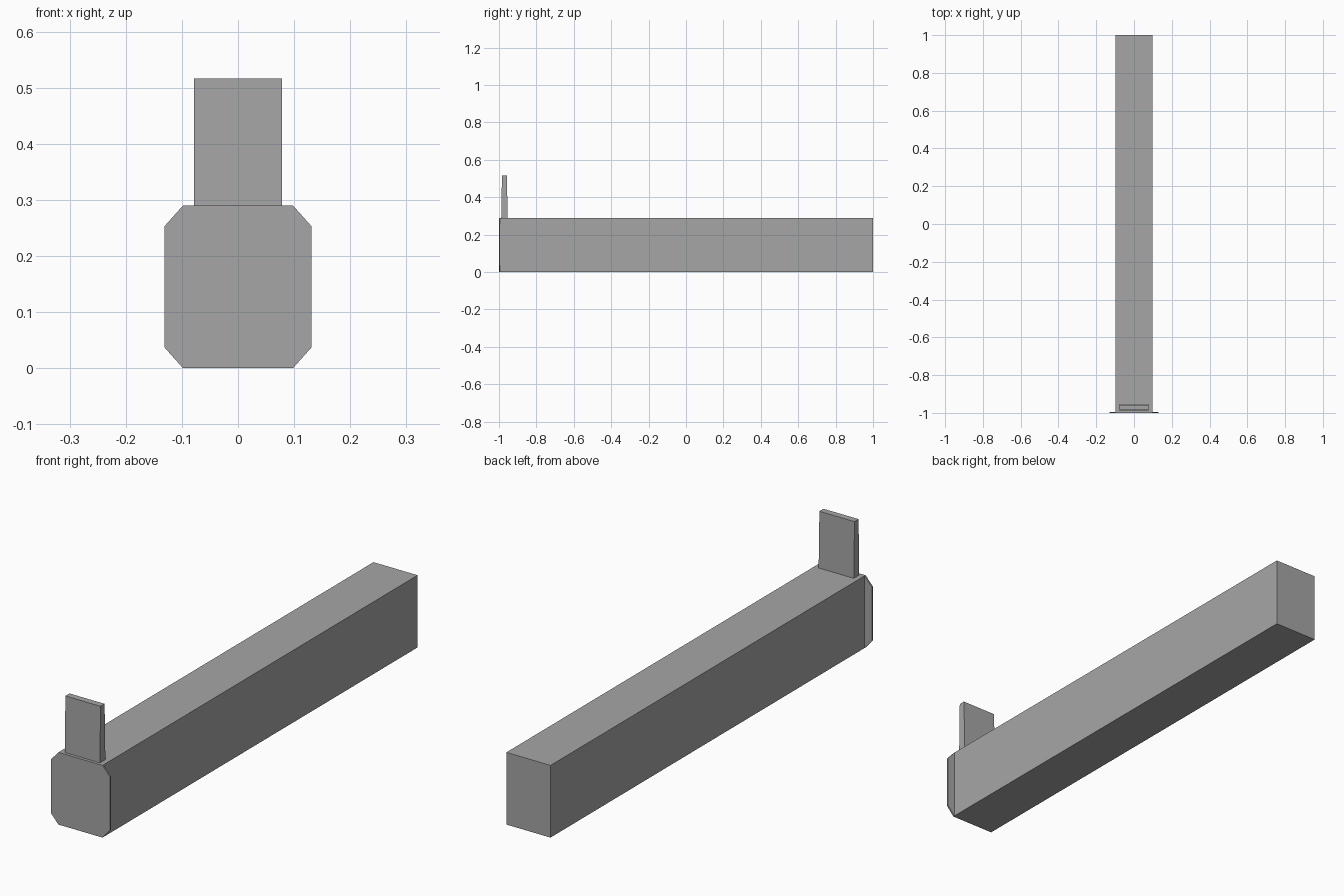
import bpy
import bmesh

cube = bpy.data.objects.get("Cube")
if cube:
    bpy.data.objects.remove(cube, do_unlink=True)

# Single grey material
grey = bpy.data.materials.new("plain_grey")
GREY = (0.38, 0.38, 0.38, 1.0)
grey.diffuse_color = GREY
grey.use_nodes = True
grey.node_tree.nodes["Principled BSDF"].inputs["Base Color"].default_value = GREY


def extrude_part(name, profile, direction):
    """Extrude a flat outline along a direction into a closed solid."""
    bm = bmesh.new()
    face = bm.faces.new([bm.verts.new(p) for p in profile])
    result = bmesh.ops.extrude_face_region(bm, geom=[face], use_keep_orig=True)
    moved = [v for v in result["geom"] if isinstance(v, bmesh.types.BMVert)]
    bmesh.ops.translate(bm, verts=moved, vec=direction)
    bmesh.ops.recalc_face_normals(bm, faces=bm.faces)
    mesh = bpy.data.meshes.new(name)
    bm.to_mesh(mesh)
    bm.free()
    mesh.materials.append(grey)
    obj = bpy.data.objects.new(name, mesh)
    bpy.context.collection.objects.link(obj)
    return obj


HEIGHT = 0.29
PLATE_BACK = -0.994

# Long rectangular beam
half = 0.098
extrude_part("beam",
             [(-half, PLATE_BACK, 0), (half, PLATE_BACK, 0),
              (half, PLATE_BACK, HEIGHT), (-half, PLATE_BACK, HEIGHT)],
             (0, 1 - PLATE_BACK, 0))

# Thin front plate with clipped corners
wide, clip = 0.131, 0.037
right_side = [(half, 0), (wide, clip), (wide, HEIGHT - clip), (half, HEIGHT)]
outline = right_side + [(-x, z) for x, z in reversed(right_side)]
extrude_part("front_plate", [(x, -1, z) for x, z in outline],
             (0, PLATE_BACK + 1, 0))

# Upright tab, slightly thinner towards the top
tab = 0.078
extrude_part("upright_tab",
             [(-tab, -0.988, HEIGHT - 0.01), (-tab, -0.953, HEIGHT - 0.01),
              (-tab, -0.958, 0.516), (-tab, -0.984, 0.516)],
             (2 * tab, 0, 0))
